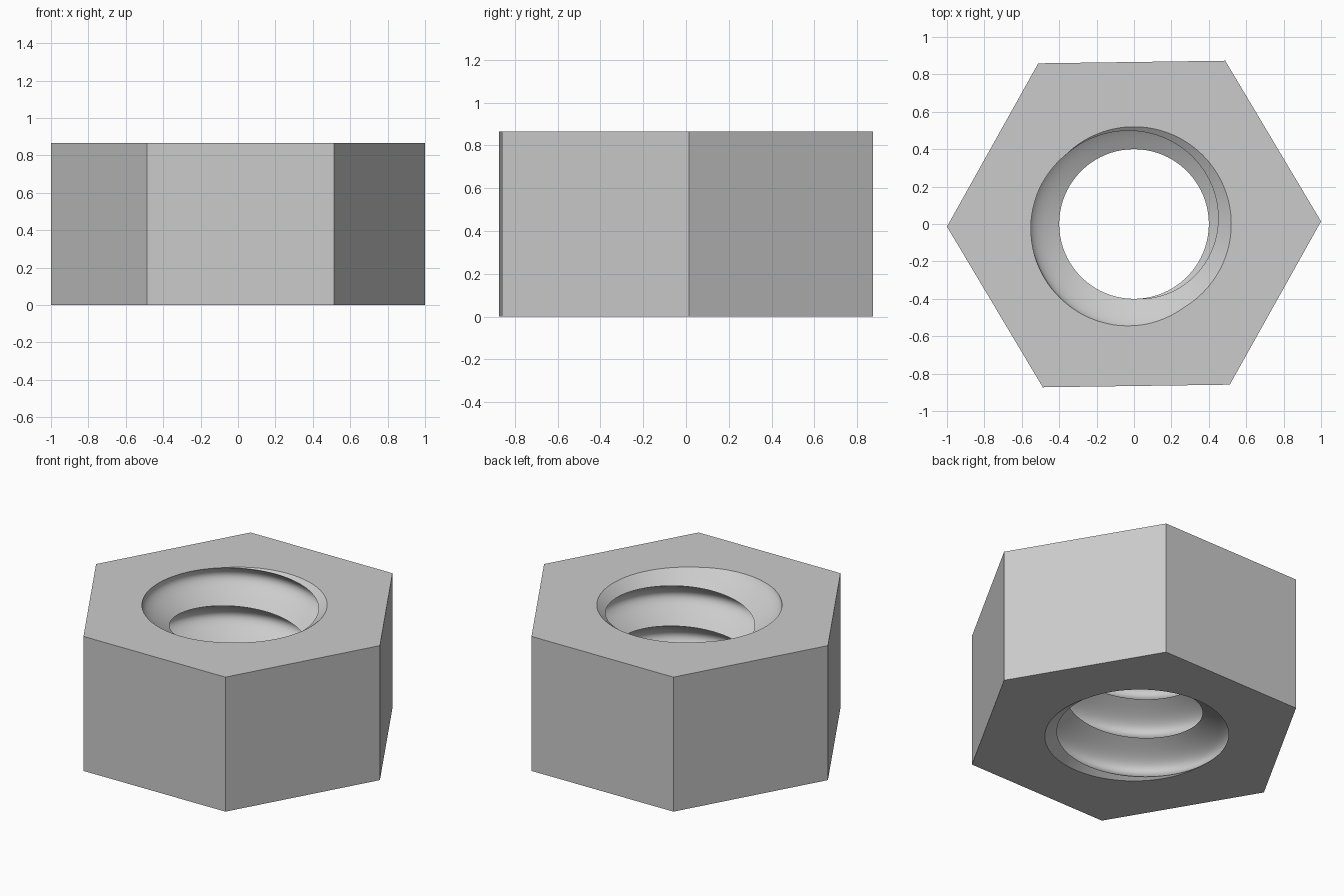
import bpy, bmesh
from math import sin, cos, pi, radians
from mathutils import Vector

if "Cube" in bpy.data.objects:
    bpy.data.objects.remove(bpy.data.objects["Cube"])

HEIGHT = 0.865
PITCH = 0.26
CREST_R, GROOVE = 0.40, 0.16
CHAMFER_R, CHAMFER_SLOPE = 0.52, 1.33
CREST_Z = 0.5775 - 4 * PITCH      # crest height at angle zero, below the nut
AROUND, STEPS, TURNS = 144, 18, 7

steel = bpy.data.materials.new("grey steel")
steel.use_nodes = True
steel.diffuse_color = (0.6, 0.6, 0.6, 1)
steel.node_tree.nodes["Principled BSDF"].inputs["Base Color"].default_value = steel.diffuse_color


def make_object(name, bm):
    bmesh.ops.recalc_face_normals(bm, faces=bm.faces[:])
    mesh = bpy.data.meshes.new(name)
    bm.to_mesh(mesh)
    bm.free()
    mesh.materials.append(steel)
    obj = bpy.data.objects.new(name, mesh)
    bpy.context.collection.objects.link(obj)
    return obj


def frustum(name, sides, rings, turn=0.0):
    """Closed solid between two (radius, height) rings."""
    bm = bmesh.new()
    loops = [[bm.verts.new((r * cos(turn + 2 * pi * i / sides),
                            r * sin(turn + 2 * pi * i / sides), z))
              for i in range(sides)] for r, z in rings]
    low, high = loops
    for i in range(sides):
        k = (i + 1) % sides
        bm.faces.new((low[i], low[k], high[k], high[i]))
    bm.faces.new(low[::-1])
    bm.faces.new(high)
    return make_object(name, bm)


def threaded_core():
    """Solid core whose rounded grooves follow a right-handed helix."""
    bm = bmesh.new()
    rows = STEPS * TURNS
    cols = []
    for i in range(AROUND):
        a = 2 * pi * i / AROUND
        col = []
        for j in range(rows + 1):
            r = CREST_R + GROOVE * abs(sin(pi * (j % STEPS) / STEPS))
            z = CREST_Z + PITCH * (j / STEPS + i / AROUND)
            col.append(bm.verts.new((r * cos(a), r * sin(a), z)))
        cols.append(col)
    for i in range(AROUND):
        k = (i + 1) % AROUND
        shift = STEPS if k == 0 else 0
        for j in range(rows - shift):
            bm.faces.new((cols[i][j], cols[k][j + shift],
                          cols[k][j + 1 + shift], cols[i][j + 1]))
    # Trim both ends flat and cap them
    for z, side in ((-0.053, -1), (HEIGHT + 0.053, 1)):
        cut = bmesh.ops.bisect_plane(
            bm, geom=bm.verts[:] + bm.edges[:] + bm.faces[:], dist=1e-6,
            plane_co=Vector((0, 0, z)), plane_no=Vector((0, 0, side)),
            clear_outer=True)
        rim = [e for e in cut["geom_cut"]
               if isinstance(e, bmesh.types.BMEdge) and e.is_boundary]
        bmesh.ops.edgeloop_fill(bm, edges=rim)
    return make_object("thread_cutter", bm)


# Hexagonal body
nut = frustum("hex_nut", 6, [(1, 0), (1, HEIGHT)], radians(0.8))

# Threaded bore and a countersink at each end
reach, over = 0.12, 0.03
narrow = CHAMFER_R - reach * CHAMFER_SLOPE
wide = CHAMFER_R + over * CHAMFER_SLOPE
cutters = [
    threaded_core(),
    frustum("top_chamfer_cutter", AROUND,
            [(narrow, HEIGHT - reach), (wide, HEIGHT + over)], 0.01),
    frustum("bottom_chamfer_cutter", AROUND, [(wide, -over), (narrow, reach)], 0.01),
]
bpy.ops.object.select_all(action="DESELECT")
bpy.context.view_layer.objects.active = nut
nut.select_set(True)
for cutter in cutters:
    cutter.hide_render = True
    mod = nut.modifiers.new(cutter.name, "BOOLEAN")
    mod.operation = "DIFFERENCE"
    mod.solver = "EXACT"
    mod.object = cutter
    bpy.ops.object.modifier_apply(modifier=mod.name)
for cutter in cutters:
    bpy.data.objects.remove(cutter)

bpy.ops.object.shade_smooth_by_angle(angle=radians(30))
